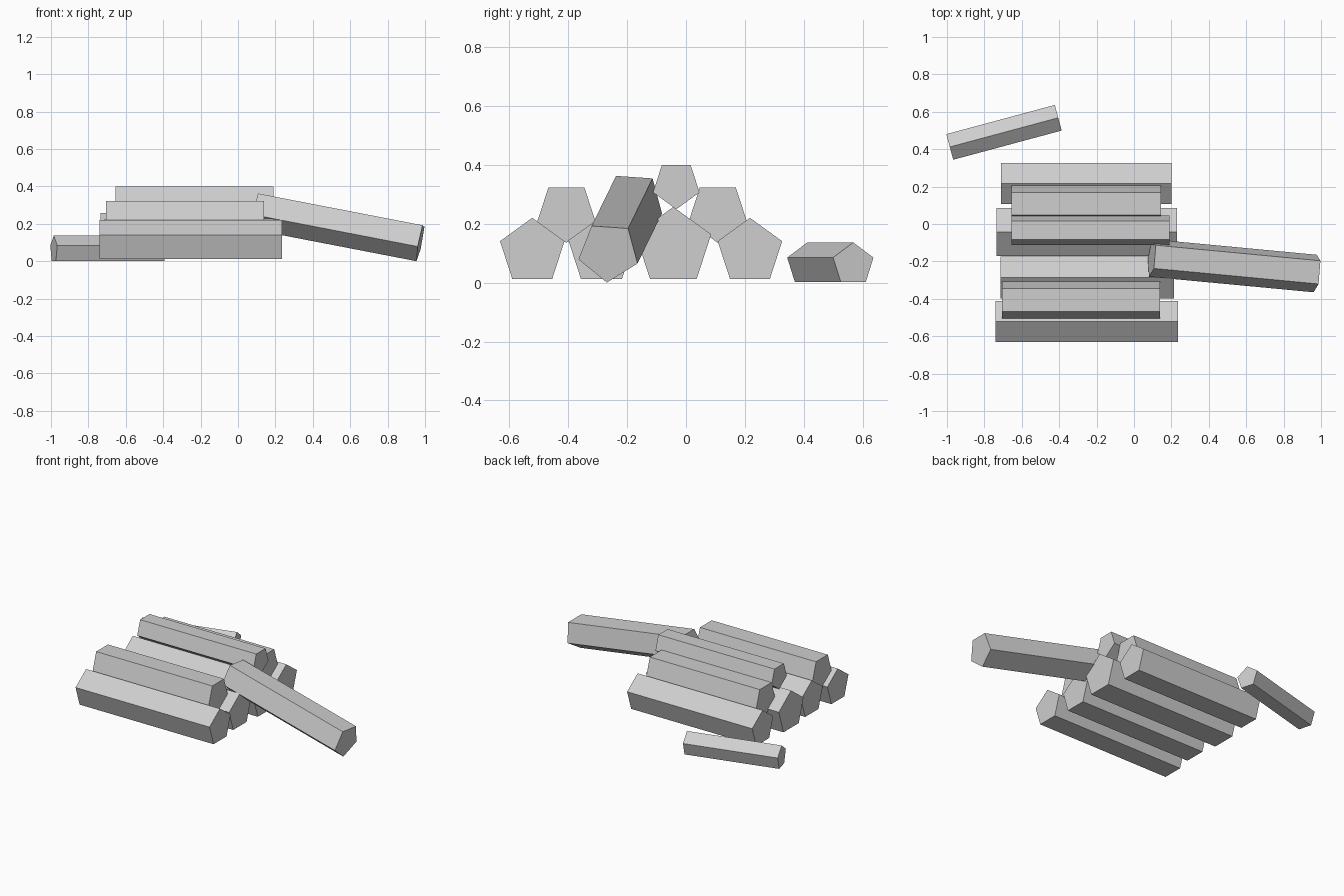
import bpy
import bmesh
from math import sin, cos, pi, radians
from mathutils import Vector

default = bpy.data.objects.get("Cube")
if default:
    bpy.data.objects.remove(default, do_unlink=True)

# Plain grey material shared by every log
GREY = (0.62, 0.62, 0.62, 1.0)
wood = bpy.data.materials.new("grey_wood")
wood.use_nodes = True
wood.diffuse_color = GREY
bsdf = wood.node_tree.nodes["Principled BSDF"]
bsdf.inputs["Base Color"].default_value = GREY

SIDES = 5
POINT_UP, POINT_DOWN = 90, -90


def add_log(name, start, end, radius, turn):
    """Five-sided prism from start to end; turn is the angle of its first corner."""
    start, end = Vector(start), Vector(end)
    axis = (end - start).normalized()
    side = Vector((0, 0, 1)).cross(axis).normalized()
    up = axis.cross(side)
    bm = bmesh.new()
    rings = []
    for centre in (start, end):
        ring = []
        for i in range(SIDES):
            a = radians(turn) + 2 * pi * i / SIDES
            ring.append(bm.verts.new(centre + radius * (cos(a) * side + sin(a) * up)))
        rings.append(ring)
    bm.faces.new(rings[0])
    bm.faces.new(rings[1])
    for i in range(SIDES):
        j = (i + 1) % SIDES
        bm.faces.new((rings[0][i], rings[0][j], rings[1][j], rings[1][i]))
    bmesh.ops.recalc_face_normals(bm, faces=bm.faces)
    mesh = bpy.data.meshes.new(name)
    bm.to_mesh(mesh)
    bm.free()
    mesh.materials.append(wood)
    obj = bpy.data.objects.new(name, mesh)
    bpy.context.collection.objects.link(obj)
    return obj


def add_stacked(name, x0, x1, y, z, radius, turn):
    return add_log(name, (x0, y, z), (x1, y, z), radius, turn)


# Bottom row, corners up
add_stacked("bottom_log_front", -0.74, 0.235, -0.522, 0.105, 0.115, POINT_UP)
add_stacked("bottom_log_mid_front", -0.715, 0.215, -0.287, 0.107, 0.118, POINT_UP)
add_stacked("bottom_log_mid_back", -0.735, 0.23, -0.043, 0.122, 0.135, POINT_UP)
add_stacked("bottom_log_back", -0.71, 0.2, 0.217, 0.105, 0.115, POINT_UP)

# Upper logs, corners down in the gaps
add_stacked("upper_log_front", -0.705, 0.14, -0.406, 0.239, 0.104, POINT_DOWN)
add_stacked("upper_log_back", -0.655, 0.145, 0.108, 0.239, 0.104, POINT_DOWN)
add_stacked("top_log", -0.655, 0.19, -0.033, 0.332, 0.083, POINT_DOWN)

# Log leaning on the pile and a short log lying behind it
add_log("leaning_log", (0.095, -0.18, 0.274), (0.975, -0.263, 0.104), 0.106, POINT_DOWN - 4)
add_log("short_log", (-0.985, 0.412, 0.062), (-0.405, 0.568, 0.062), 0.0745, POINT_UP)
